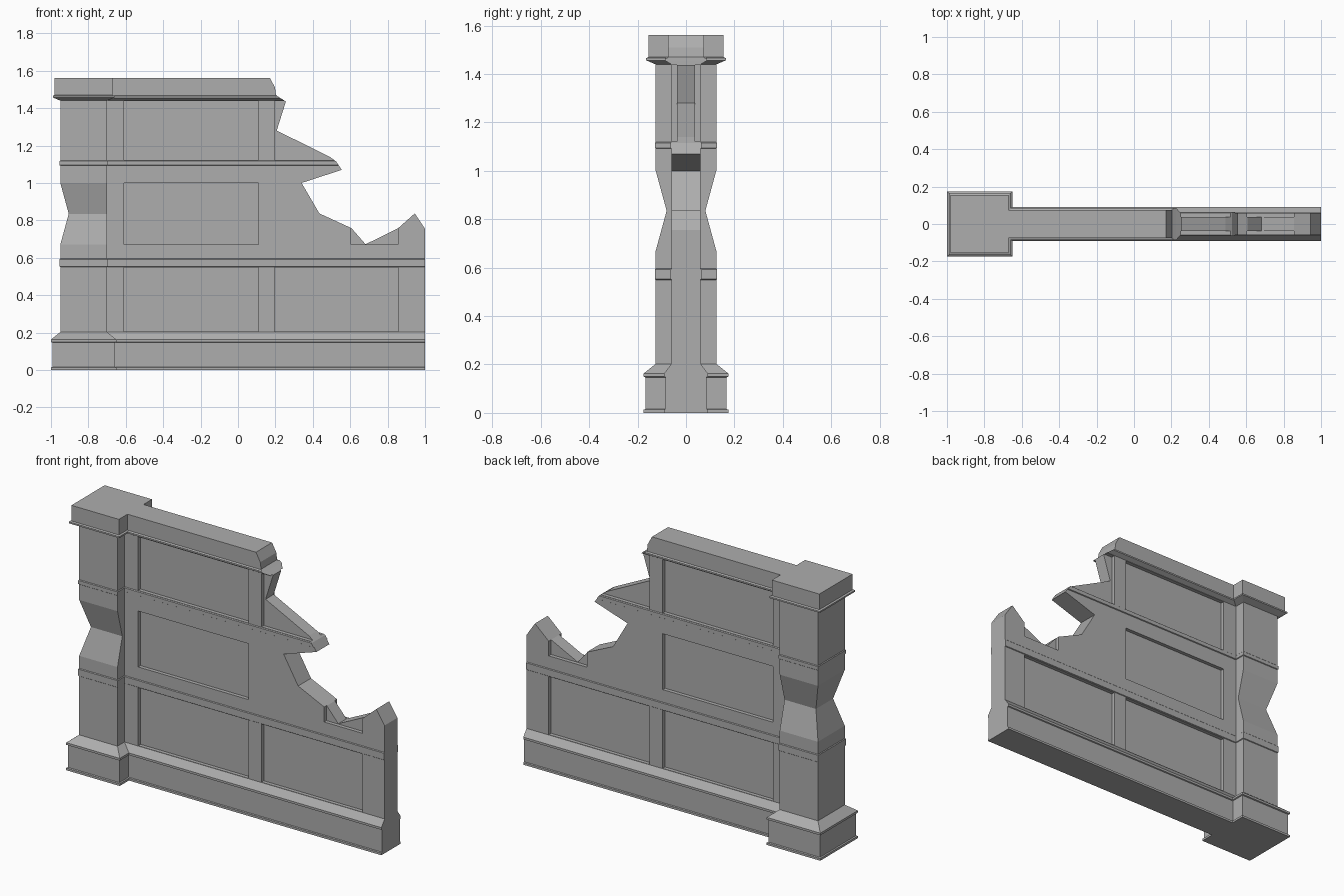
import bpy, bmesh

if "Cube" in bpy.data.objects:
    bpy.data.objects.remove(bpy.data.objects["Cube"])

stone = bpy.data.materials.new("grey stone")
stone.diffuse_color = (0.42, 0.42, 0.42, 1)
stone.use_nodes = True
stone.node_tree.nodes["Principled BSDF"].inputs["Base Color"].default_value = stone.diffuse_color


def make_object(name, bm):
    bmesh.ops.recalc_face_normals(bm, faces=bm.faces)
    mesh = bpy.data.meshes.new(name)
    bm.to_mesh(mesh)
    bm.free()
    mesh.materials.append(stone)
    obj = bpy.data.objects.new(name, mesh)
    bpy.context.collection.objects.link(obj)
    return obj


def loft(name, rings):
    """Skin a stack of closed rings and cap both ends."""
    bm = bmesh.new()
    rows = [[bm.verts.new(p) for p in ring] for ring in rings]
    n = len(rows[0])
    for a, b in zip(rows, rows[1:]):
        for i in range(n):
            j = (i + 1) % n
            bm.faces.new((a[i], a[j], b[j], b[i]))
    bm.faces.new(rows[0])
    bm.faces.new(rows[-1])
    return make_object(name, bm)


def box(name, x0, x1, y0, y1, z0, z1):
    corners = ((x0, y0), (x1, y0), (x1, y1), (x0, y1))
    return loft(name, [[(x, y, z) for x, y in corners] for z in (z0, z1)])


def cut(target, cutter, operation):
    mod = target.modifiers.new("cut", 'BOOLEAN')
    mod.operation = operation
    mod.solver = 'EXACT'
    mod.object = cutter
    graph = bpy.context.evaluated_depsgraph_get()
    mesh = bpy.data.meshes.new_from_object(target.evaluated_get(graph))
    target.modifiers.clear()
    target.data = mesh
    bpy.data.objects.remove(cutter)


# Pillar: square rings of (half width, height), with a waist on the outer sides
CX = -0.825
pillar_steps = [
    (0.175, 0), (0.175, 0.013), (0.168, 0.016), (0.168, 0.147), (0.175, 0.15),
    (0.175, 0.163), (0.125, 0.203), (0.125, 0.55), (0.129, 0.553), (0.129, 0.592),
    (0.125, 0.596), (0.125, 0.67), (0.08, 0.835), (0.125, 1.0), (0.125, 1.092),
    (0.129, 1.095), (0.129, 1.116), (0.125, 1.12), (0.125, 1.44), (0.165, 1.457),
    (0.165, 1.466), (0.155, 1.47), (0.155, 1.562)]
rings = []
for h, z in pillar_steps:
    right = CX + max(h, 0.125)
    rings.append([(CX - h, -h, z), (right, -h, z), (right, h, z), (CX - h, h, z)])
loft("pillar", rings)

# Wall: mirrored moulding profile of (half thickness, height) swept along x
wall_steps = [
    (0.09, 0), (0.09, 0.013), (0.084, 0.016), (0.084, 0.147), (0.09, 0.15),
    (0.09, 0.163), (0.06, 0.203), (0.06, 0.55), (0.064, 0.553), (0.064, 0.592),
    (0.06, 0.596), (0.06, 1.092), (0.065, 1.095), (0.065, 1.116), (0.06, 1.12),
    (0.06, 1.44), (0.086, 1.455), (0.086, 1.464), (0.075, 1.468), (0.075, 1.562)]
section = [(-h, z) for h, z in wall_steps] + [(h, z) for h, z in reversed(wall_steps)]
wall = loft("broken_wall", [[(x, y, z) for y, z in section] for x in (-0.75, 1.1)])

# Recessed panels on both faces
panels = [
    (-0.61, 0.11, 0.205, 0.548), (0.195, 0.855, 0.205, 0.548),
    (-0.61, 0.11, 0.67, 1.0), (0.605, 0.855, 0.67, 0.95),
    (-0.61, 0.11, 1.122, 1.438), (0.195, 0.855, 1.122, 1.438)]
for x0, x1, z0, z1 in panels:
    for side in (-1, 1):
        ys = sorted((side * 0.038, side * 0.2))
        cut(wall, box("panel_cutter", x0, x1, *ys, z0, z1), 'DIFFERENCE')

# Jagged broken edge
outline = [
    (-0.8, -0.1), (1.0, -0.1), (1.0, 0.755), (0.945, 0.837), (0.855, 0.757),
    (0.682, 0.672), (0.607, 0.758), (0.435, 0.837), (0.34, 1.0), (0.555, 1.07),
    (0.525, 1.115), (0.49, 1.14), (0.207, 1.28), (0.256, 1.435), (0.225, 1.455),
    (0.203, 1.47), (0.198, 1.51), (0.17, 1.562), (0.15, 1.6), (-0.8, 1.6)]
cutter = loft("break_cutter", [[(x, y, z) for x, z in outline] for y in (-0.3, 0.3)])
cut(wall, cutter, 'INTERSECT')
